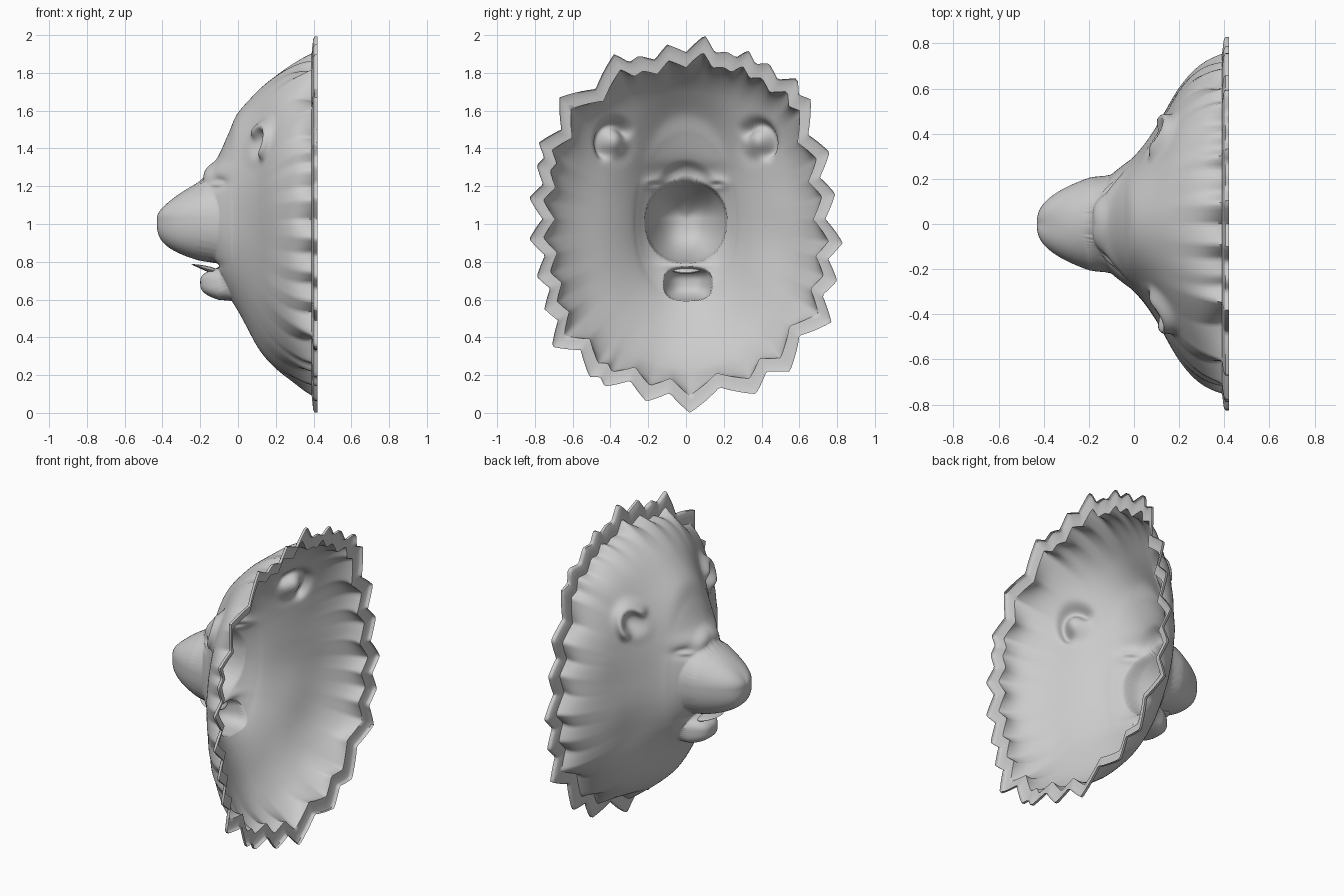
import bpy, bmesh, math
from mathutils import Vector, noise

cube = bpy.data.objects.get("Cube")
if cube:
    bpy.data.objects.remove(cube)

grey = bpy.data.materials.new("plain grey")
grey.use_nodes = True
grey.diffuse_color = (0.6, 0.6, 0.6, 1)
grey.node_tree.nodes["Principled BSDF"].inputs["Base Color"].default_value = (0.6, 0.6, 0.6, 1)

SEGMENTS, STEPS = 360, 14

# Head sections from face to rim: depth x, bottom z, top z, half width
SECTIONS = [Vector(s) for s in (
    (-.19, .99, 1.01, .01), (-.18, .86, 1.26, .13), (-.11, .74, 1.35, .21),
    (-.05, .62, 1.48, .26), (0, .54, 1.59, .3), (.1, .37, 1.69, .41),
    (.2, .27, 1.76, .56), (.3, .21, 1.82, .67), (.39, .14, 1.87, .73))]

# Tips of the mane tufts around the rim: y, z
TIPS = [(.79, 1.16), (.76, 1.38), (.66, 1.66), (.59, 1.77), (.44, 1.85), (.33, 1.92),
        (.22, 1.91), (.1, 2), (-.1, 1.95), (-.25, 1.89), (-.38, 1.9), (-.67, 1.67),
        (-.78, 1.43), (-.79, 1.31), (-.83, 1.14), (-.83, .92), (-.79, .72),
        (-.75, .55), (-.71, .35), (-.51, .19), (-.43, .14), (-.21, .06), (.02, 0),
        (.37, .1), (.55, .22), (.77, .48), (.8, .7), (.83, .9)]


def rim_points():
    """Tuft tips with a notch between each pair, as angle and radius."""
    points = []
    for i, tip in enumerate(TIPS):
        a, b = Vector(tip), Vector(TIPS[(i + 1) % len(TIPS)])
        notch = (a + b) / 2 - Vector((0, 1))
        notch *= 1 - min(0.09, 0.32 * (a - b).length / notch.length)
        for p in (a - Vector((0, 1)), notch):
            points.append((math.atan2(p.y, p.x) % math.tau, p.length))
    points.sort()
    first, last = points[0], points[-1]
    return [(last[0] - math.tau, last[1])] + points + [(first[0] + math.tau, first[1])]


def rim_radius(angle, points):
    for (a, ra), (b, rb) in zip(points, points[1:]):
        if a <= angle <= b:
            return ra + (rb - ra) * (angle - a) / max(b - a, 1e-6)


ANGLES = [math.tau * i / SEGMENTS for i in range(SEGMENTS)]
POINTS = rim_points()
RIM = [rim_radius(a, POINTS) for a in ANGLES]
# Rim without its tufts
SOFT = [sum(RIM[(i + d) % SEGMENTS] for d in range(-12, 13)) / 25 for i in range(SEGMENTS)]


def section(t):
    """Smooth curve through the head sections."""
    i = min(int(t), len(SECTIONS) - 2)
    u = t - i
    p, q = SECTIONS[i], SECTIONS[i + 1]
    before = SECTIONS[max(i - 1, 0)]
    after = SECTIONS[min(i + 2, len(SECTIONS) - 1)]
    return ((2 * p) + (q - before) * u + (2 * before - 5 * p + 4 * q - after) * u ** 2
            + (3 * p - before - 3 * q + after) * u ** 3) / 2


def bump(y, z, cy, cz, wy, wz):
    return math.exp(-((y - cy) / wy) ** 2 - ((z - cz) / wz) ** 2)


def soft_min(a, b, k):
    h = max(k - abs(a - b), 0) / k
    return min(a, b) - h * h * k / 4


def dome(q, tip, depth, power):
    """Rounded mass that rises towards -x, with steep sides."""
    return tip + depth * q ** power if q < 1 else tip + depth + (q - 1) * 2.5


def muzzle(y, z):
    up = z > 1.03
    dz = abs(z - 1.03) / (.2 if up else .228)
    shape = 2 if up else 2.4
    q = (abs(y / .208) ** shape + dz ** shape) ** (1 / shape)
    slope = min(1, dz / max(q, 1e-6)) ** 2
    return dome(q, -.43, .24, 2.5 + (-.9 if up else .9) * slope)


def jaw(y, z):
    dz = (z - .69) / (.08 if z > .69 else .092)
    q = (abs((y - .01) / .125) ** 3 + abs(dz) ** 3) ** (1 / 3)
    return dome(q, -.2, .1, 3)


def sculpt(x, y, z):
    """Add the facial features to a point of the bare head."""
    side = 1 if y > 0 else -1
    ay = abs(y)
    x -= .012 * bump(ay, z, .12, 1.28, .09, .04)                 # brows
    x += .025 * bump(ay, z, .17, 1.215, .05, .03)                # eye sockets
    x -= .025 * bump(ay, z, .165, 1.21, .03, .015)               # eyes
    x += .04 * bump(y, z, 0, .785, .11, .025)                    # mouth
    x = soft_min(x, muzzle(y, z), .05)
    x = soft_min(x, jaw(y, z), .02)
    dy, dz = ay - .37, z - 1.43                                  # ears
    ring = math.hypot(dy / .075, dz / .09)
    ear = math.exp(-((ring - 1) / .38) ** 2)
    ear *= .55 + .45 * math.tanh(4 * (dz + dy) / .1 + 1)
    hollow = math.exp(-(ring / .6) ** 2)
    x += .03 * hollow - .035 * ear
    return x, y + side * .035 * ear, z


def ring_point(i, t):
    x, bottom, top, width = section(t)
    c, s = math.cos(ANGLES[i]), math.sin(ANGLES[i])
    height = top - 1 if s > 0 else 1 - bottom
    r = (abs(c / width) ** 2.1 + abs(s / height) ** 2.1) ** (-1 / 2.1)
    # The mane takes the rim's outline, then its tufts
    k = min(1, max(0, x / .39))
    r += k ** 2 * (SOFT[i] * .91 - r) + k ** 4 * (RIM[i] - SOFT[i]) * .9
    y, z = r * c, 1 + r * s
    lump = noise.noise(Vector((y * 4, z * 4, 3)))
    x += .02 * lump * min(1, max(0, (x + .05) * 4)) * (1 - k)
    return sculpt(x, y, z)


def add_object(name, bm, angle=40):
    mesh = bpy.data.meshes.new(name)
    bm.to_mesh(mesh)
    bm.free()
    obj = bpy.data.objects.new(name, mesh)
    bpy.context.collection.objects.link(obj)
    mesh.materials.append(grey)
    bpy.ops.object.select_all(action="DESELECT")
    obj.select_set(True)
    bpy.context.view_layer.objects.active = obj
    bpy.ops.object.shade_smooth_by_angle(angle=math.radians(angle))


# Hollow head shell, open at the back
bm = bmesh.new()
rings = []
for j in range((len(SECTIONS) - 1) * STEPS + 1):
    rings.append([bm.verts.new(ring_point(i, j / STEPS)) for i in range(SEGMENTS)])
# Flared tuft border
for x, scale in ((.393, .94), (.398, .985), (.405, 1), (.422, 1)):
    rings.append([bm.verts.new((x, scale * r * math.cos(a), 1 + scale * r * math.sin(a)))
                  for a, r in zip(ANGLES, RIM)])
for inner, outer in zip(rings, rings[1:]):
    for i in range(SEGMENTS):
        n = (i + 1) % SEGMENTS
        bm.faces.new((inner[i], inner[n], outer[n], outer[i]))
bm.faces.new(list(reversed(rings[0])))
add_object("head_shell", bm, 60)

# Tongue resting on the lower lip
bm = bmesh.new()
bmesh.ops.create_uvsphere(bm, u_segments=24, v_segments=12, radius=1)
for v in bm.verts:
    x, y, z = v.co
    v.co = (-.17 + .075 * x, .085 * y, .765 + (.014 + .008 * x) * z - .022 * x)
add_object("tongue", bm)
